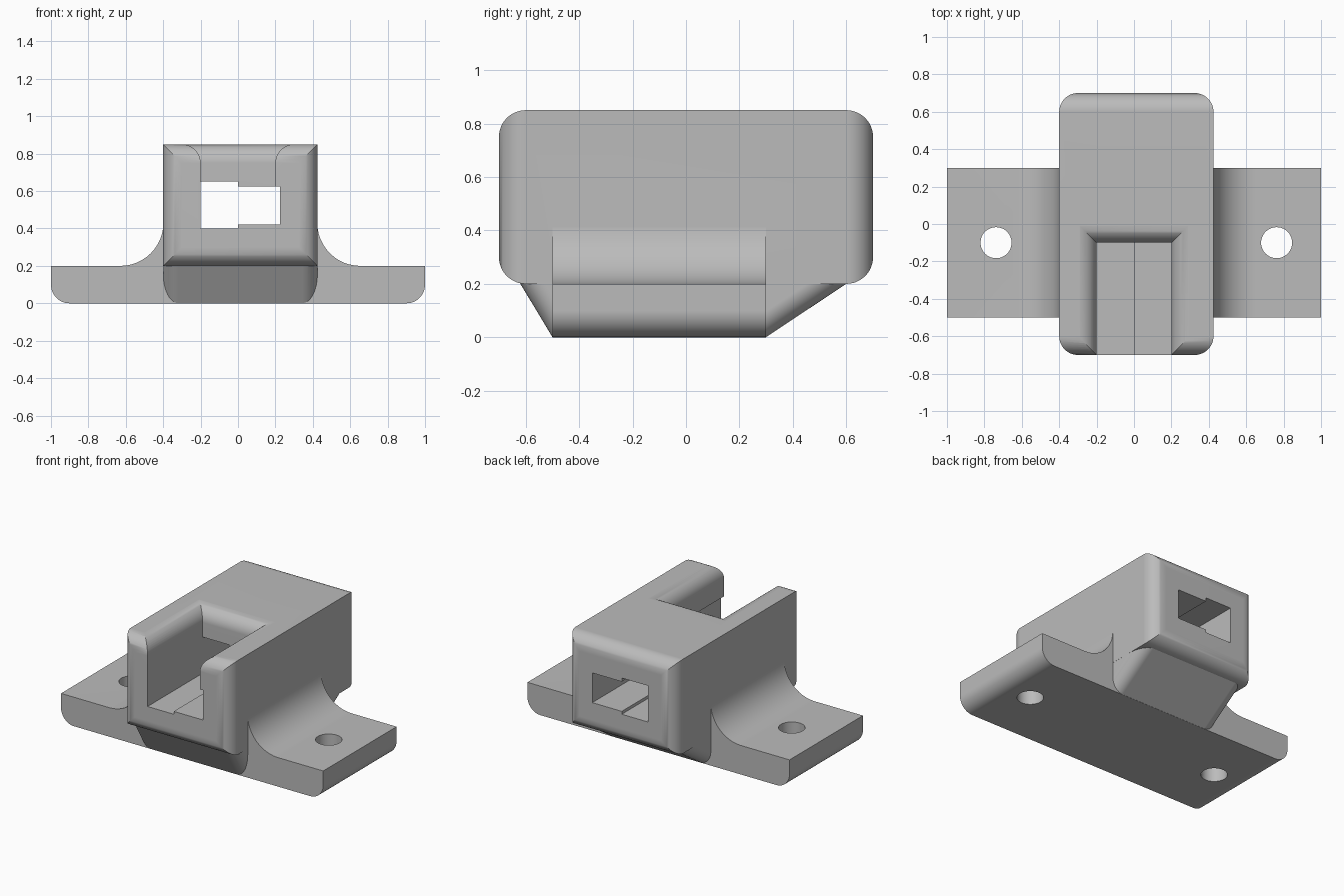
import bpy, bmesh
from math import sin, cos, pi, radians

if "Cube" in bpy.data.objects:
    bpy.data.objects.remove(bpy.data.objects["Cube"], do_unlink=True)

grey = bpy.data.materials.new("plain grey")
grey.use_nodes = True
colour = (0.5, 0.5, 0.5, 1)
grey.diffuse_color = colour
grey.node_tree.nodes["Principled BSDF"].inputs["Base Color"].default_value = colour

STEPS = 12
LEFT, RIGHT, MID = -0.4, 0.425, 0.0125


def loft(name, rings, bevel=None):
    """Skin a row of matching rings and cap both ends."""
    bm = bmesh.new()
    rows = [[bm.verts.new(p) for p in ring] for ring in rings]
    for a, b in zip(rows, rows[1:]):
        for i in range(len(a)):
            j = (i + 1) % len(a)
            bm.faces.new((a[i], a[j], b[j], b[i]))
    bm.faces.new(rows[0])
    bm.faces.new(rows[-1])
    if bevel:
        edges = [e for e in bm.edges if abs(e.verts[0].co.z - e.verts[1].co.z) > 0.1]
        bmesh.ops.bevel(bm, geom=edges, offset=bevel, segments=STEPS,
                        profile=0.5, affect='EDGES')
    bmesh.ops.recalc_face_normals(bm, faces=bm.faces)
    mesh = bpy.data.meshes.new(name)
    bm.to_mesh(mesh)
    bm.free()
    mesh.materials.append(grey)
    obj = bpy.data.objects.new(name, mesh)
    bpy.context.collection.objects.link(obj)
    return obj


def rect_y(x0, x1, z0, z1, y):
    return [(x0, y, z0), (x1, y, z0), (x1, y, z1), (x0, y, z1)]


def arc(cx, cz, r, start, end):
    angles = [radians(start + (end - start) * i / STEPS) for i in range(STEPS + 1)]
    return [(cx + r * cos(a), cz + r * sin(a)) for a in angles]


def combine(target, other, operation):
    mod = target.modifiers.new(operation.lower(), 'BOOLEAN')
    mod.operation = operation
    mod.solver = 'EXACT'
    mod.object = other
    bpy.context.view_layer.objects.active = target
    bpy.ops.object.modifier_apply(modifier=mod.name)
    bpy.data.objects.remove(other, do_unlink=True)


# Housing block, rounded around its front and back faces
R = 0.1
quarter = [pi / 2 * i / STEPS for i in range(STEPS + 1)]
front_end = [(-0.6 - R * cos(a), R * (1 - sin(a))) for a in quarter]
back_end = [(-y, o) for y, o in reversed(front_end)]
housing = loft("mounting_housing", [
    rect_y(LEFT + o, RIGHT - o, 0.2 + o, 0.85 - o, y) for y, o in front_end + back_end])

# Mounting flange with rounded lower edges and concave fillets
F = 0.23
outline = (arc(-0.9, 0.1, R, 180, 270) + arc(0.9, 0.1, R, 270, 360)
           + [(1, 0.2)] + arc(RIGHT + F - 0.001, 0.2 + F, F, 270, 180)
           + [(0.3, 0.35), (-0.3, 0.35)]
           + arc(LEFT - F + 0.001, 0.2 + F, F, 0, -90) + [(-1, 0.2)])
flange = loft("flange", [[(x, y, z) for x, z in outline] for y in (-0.5, 0.3)])
combine(housing, flange, 'UNION')

# Sloped support under the housing
slope = [(-0.5, 0.001), (0.3, 0.001), (0.66, 0.24), (-0.644, 0.24)]
support = loft("support", [[(x, y, z) for y, z in slope]
                           for x in (LEFT + 0.0005, RIGHT - 0.0005)], bevel=0.08)
combine(housing, support, 'UNION')

# Stepped channel running right through
channel = [(-0.2, 0.4), (0, 0.4), (0, 0.42), (0.225, 0.42),
           (0.225, 0.625), (0, 0.625), (0, 0.65), (-0.2, 0.65)]
cutter = loft("channel_cutter", [[(x, y, z) for x, z in channel] for y in (-1, 1)])
combine(housing, cutter, 'DIFFERENCE')

# Open front slot with rounded upper lips
levels = [(0.5, 0)] + [(0.75 + 0.1005 * sin(a), R * (1 - cos(a))) for a in quarter] + [(1, R)]
cutter = loft("slot_cutter", [
    [(-0.2 - o, -1, z), (0.2 + o, -1, z), (0.2 + o, -0.1 + o, z), (-0.2 - o, -0.1 + o, z)]
    for z, o in levels])
combine(housing, cutter, 'DIFFERENCE')

# Screw holes
for side in (-1, 1):
    circle = [(MID + side * 0.75 + 0.083 * cos(pi * i / 24),
               -0.1 + 0.083 * sin(pi * i / 24)) for i in range(48)]
    cutter = loft("hole_cutter", [[(x, y, z) for x, y in circle] for z in (-0.1, 0.5)])
    combine(housing, cutter, 'DIFFERENCE')

# Smooth curves, crisp edges
bpy.ops.object.select_all(action='DESELECT')
housing.select_set(True)
bpy.context.view_layer.objects.active = housing
bpy.ops.object.shade_smooth_by_angle(angle=radians(30))
weighted = housing.modifiers.new("weighted_normals", 'WEIGHTED_NORMAL')
weighted.keep_sharp = True
